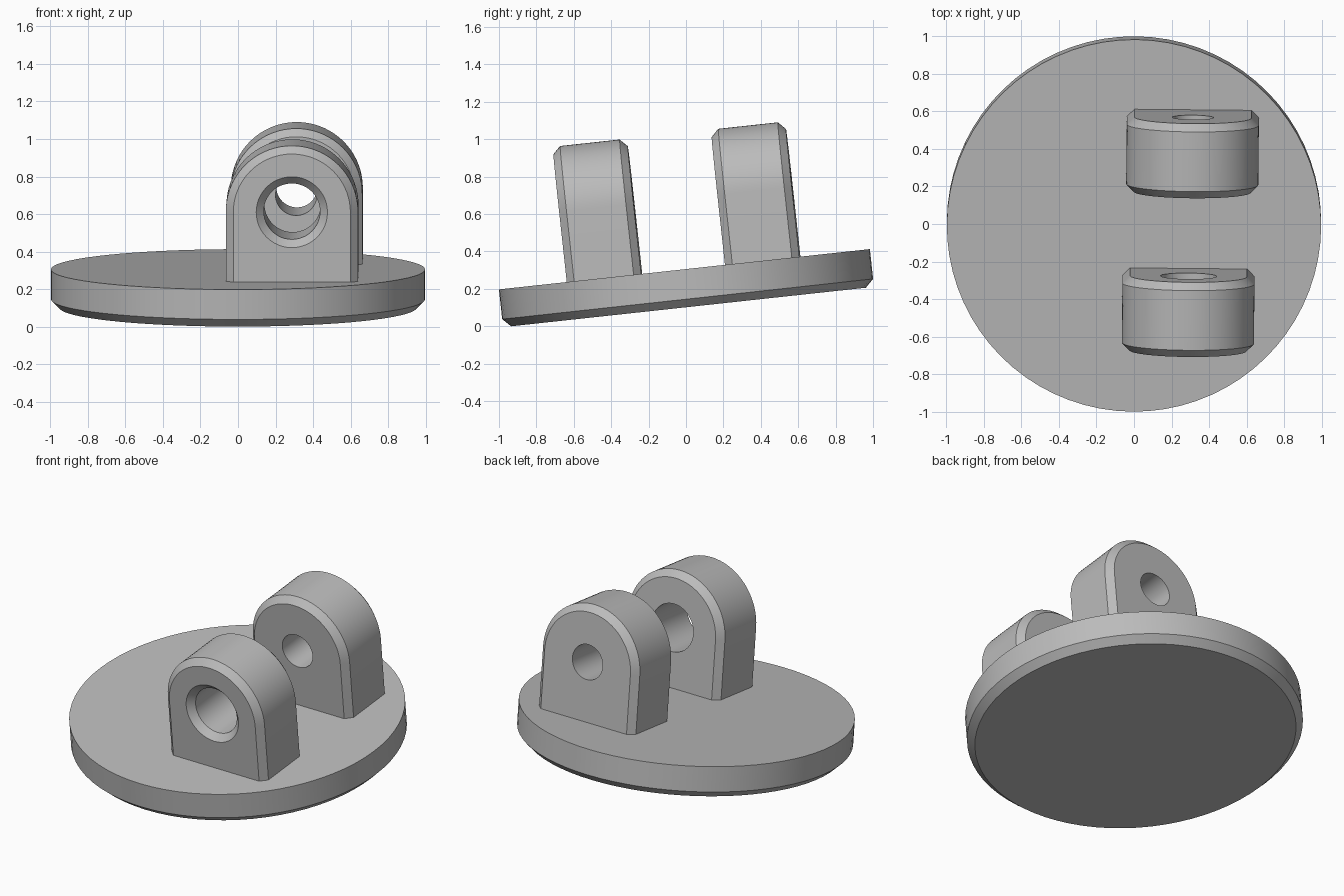
import bpy, bmesh
from math import sin, cos, pi, radians
from mathutils import Matrix

if "Cube" in bpy.data.objects:
    bpy.data.objects.remove(bpy.data.objects["Cube"], do_unlink=True)

grey = bpy.data.materials.new("plain grey")
grey.use_nodes = True
grey.diffuse_color = (0.5, 0.5, 0.5, 1)
grey.node_tree.nodes["Principled BSDF"].inputs["Base Color"].default_value = (0.5, 0.5, 0.5, 1)

# The whole mount is tilted; local z = 0 is the top of the base disc
TILT = (Matrix.Translation((0, -0.0085, 0.305)) @ Matrix.Rotation(radians(6.2), 4, 'X')
        @ Matrix.Rotation(radians(-0.55), 4, 'Z'))


def loft(name, rings):
    """Closed solid through rings that share one point count."""
    bm = bmesh.new()
    loops = [[bm.verts.new(p) for p in ring] for ring in rings]
    n = len(loops[0])
    for a, b in zip(loops, loops[1:]):
        for i in range(n):
            j = (i + 1) % n
            bm.faces.new((a[i], a[j], b[j], b[i]))
    bm.faces.new(loops[0])
    bm.faces.new(loops[-1])
    bmesh.ops.recalc_face_normals(bm, faces=bm.faces)
    mesh = bpy.data.meshes.new(name)
    bm.to_mesh(mesh)
    bm.free()
    mesh.materials.append(grey)
    obj = bpy.data.objects.new(name, mesh)
    bpy.context.collection.objects.link(obj)
    obj.matrix_world = TILT
    return obj


def select(obj):
    bpy.ops.object.select_all(action='DESELECT')
    obj.select_set(True)
    bpy.context.view_layer.objects.active = obj


def smooth(obj):
    select(obj)
    bpy.ops.object.shade_smooth_by_angle(angle=radians(30))


def disc_ring(r, z, n=72):
    return [(r * cos(2 * pi * i / n), r * sin(2 * pi * i / n), z) for i in range(n)]


def hole_ring(cx, cz, r, y, n=48):
    return [(cx + r * cos(2 * pi * i / n), y, cz + r * sin(2 * pi * i / n)) for i in range(n)]


def arch_ring(cx, cz, r, y, n=36):
    arc = [(cx + r * cos(pi * i / n), y, cz + r * sin(pi * i / n)) for i in range(n + 1)]
    return arc + [(cx - r, y, -0.01), (cx + r, y, -0.01)]


# Base disc with a chamfered lower rim
R = 0.9975
smooth(loft("base_disc", [disc_ring(0.954, -0.203), disc_ring(R, -0.16), disc_ring(R, 0)]))

# Two arched lugs with chamfered faces, bored through along y
RADIUS, CHAMFER, HALF, AXIS = 0.352, 0.04, 0.2, 0.375


def lug(name, cx, cy, bore, countersink):
    front, back = cy - HALF, cy + HALF
    small = RADIUS - CHAMFER
    obj = loft(name, [arch_ring(cx, AXIS, r, y) for r, y in (
        (small, front), (RADIUS, front + CHAMFER),
        (RADIUS, back - CHAMFER), (small, back))])
    profile = [(bore, front - 0.05), (bore, back + 0.05)]
    if countersink:
        profile = [(bore + 2 * CHAMFER, front - CHAMFER),
                   (bore, front + CHAMFER), (bore, back + 0.05)]
    cutter = loft(name + "_bore_cutter", [hole_ring(cx, AXIS, r, y) for r, y in profile])
    cutter.hide_render = True
    mod = obj.modifiers.new("bore", 'BOOLEAN')
    mod.operation, mod.solver, mod.object = 'DIFFERENCE', 'EXACT', cutter
    select(obj)
    bpy.ops.object.modifier_apply(modifier=mod.name)
    bpy.data.objects.remove(cutter, do_unlink=True)
    smooth(obj)


lug("front_lug", 0.293, -0.427, 0.15, True)
lug("back_lug", 0.308, 0.424, 0.11, False)
